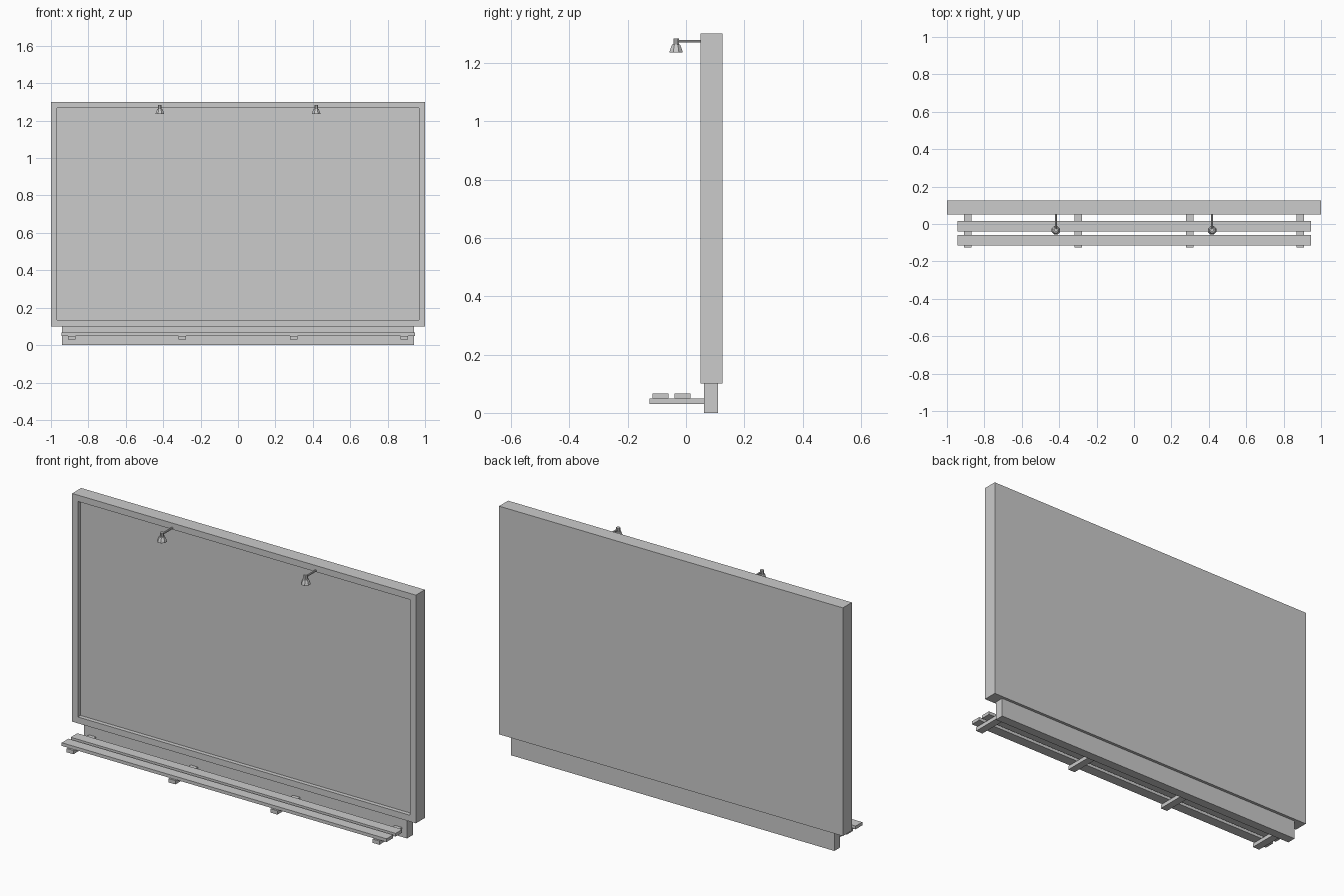
import bpy, bmesh, math
from mathutils import Matrix

if "Cube" in bpy.data.objects:
    bpy.data.objects.remove(bpy.data.objects["Cube"])


def finish(name, bm):
    bmesh.ops.recalc_face_normals(bm, faces=bm.faces)
    mesh = bpy.data.meshes.new(name)
    bm.to_mesh(mesh)
    bm.free()
    ob = bpy.data.objects.new(name, mesh)
    bpy.context.collection.objects.link(ob)
    return ob


def box(name, x0, x1, y0, y1, z0, z1):
    bm = bmesh.new()
    bmesh.ops.create_cube(bm, size=1)
    for v in bm.verts:
        v.co = ((x0 + x1) / 2 + v.co.x * (x1 - x0),
                (y0 + y1) / 2 + v.co.y * (y1 - y0),
                (z0 + z1) / 2 + v.co.z * (z1 - z0))
    return finish(name, bm)


def lathe(name, x, y, profile, sides=8):
    """Stack of rings (radius, z), capped at both ends."""
    bm = bmesh.new()
    rings = []
    for r, z in profile:
        rings.append([bm.verts.new((x + r * math.cos((i + .5) * math.tau / sides),
                                    y + r * math.sin((i + .5) * math.tau / sides), z))
                      for i in range(sides)])
    for a, b in zip(rings, rings[1:]):
        for i in range(sides):
            j = (i + 1) % sides
            bm.faces.new((a[i], a[j], b[j], b[i]))
    bm.faces.new(rings[0])
    bm.faces.new(rings[-1])
    return finish(name, bm)


# Billboard panel: inset front face pushed back to leave a raised frame
panel = box("billboard_panel", -1, 1, 0.05, 0.125, 0.1, 1.3)
bm = bmesh.new()
bm.from_mesh(panel.data)
front = [f for f in bm.faces if f.normal.y < -0.9]
bmesh.ops.inset_region(bm, faces=front, thickness=0.047)
for v in front[0].verts:
    v.co.y = 0.05
inner = bmesh.ops.extrude_discrete_faces(bm, faces=front)["faces"][0]
for v in inner.verts:
    v.co.y += 0.022
bm.to_mesh(panel.data)
bm.free()

# Base plinth under the panel
box("base_plinth", -0.94, 0.94, 0.062, 0.11, 0.0, 0.1)

# Walkway: two planks on four brackets
for i, (y0, y1) in enumerate([(-0.115, -0.06), (-0.04, 0.015)]):
    box(f"walkway_plank_{i + 1}", -0.945, 0.945, y0, y1, 0.05, 0.067)
for i, x in enumerate([-0.89, -0.297, 0.297, 0.89]):
    box(f"walkway_bracket_{i + 1}", x - 0.02, x + 0.02, -0.125, 0.065, 0.03, 0.05)

# Lamps: arm, neck and flared shade on each side
for side, x in (("left", -0.418), ("right", 0.418)):
    bm = bmesh.new()
    bmesh.ops.create_cone(bm, cap_ends=True, segments=8, radius1=0.005,
                          radius2=0.005, depth=0.085,
                          matrix=Matrix.Translation((x, 0.0125, 1.274))
                          @ Matrix.Rotation(math.pi / 2, 4, 'X'))
    finish(f"lamp_arm_{side}", bm)
    lathe(f"lamp_{side}", x, -0.034,
          [(0.024, 1.236), (0.024, 1.239), (0.021, 1.248), (0.015, 1.262),
           (0.010, 1.263), (0.010, 1.283)])
